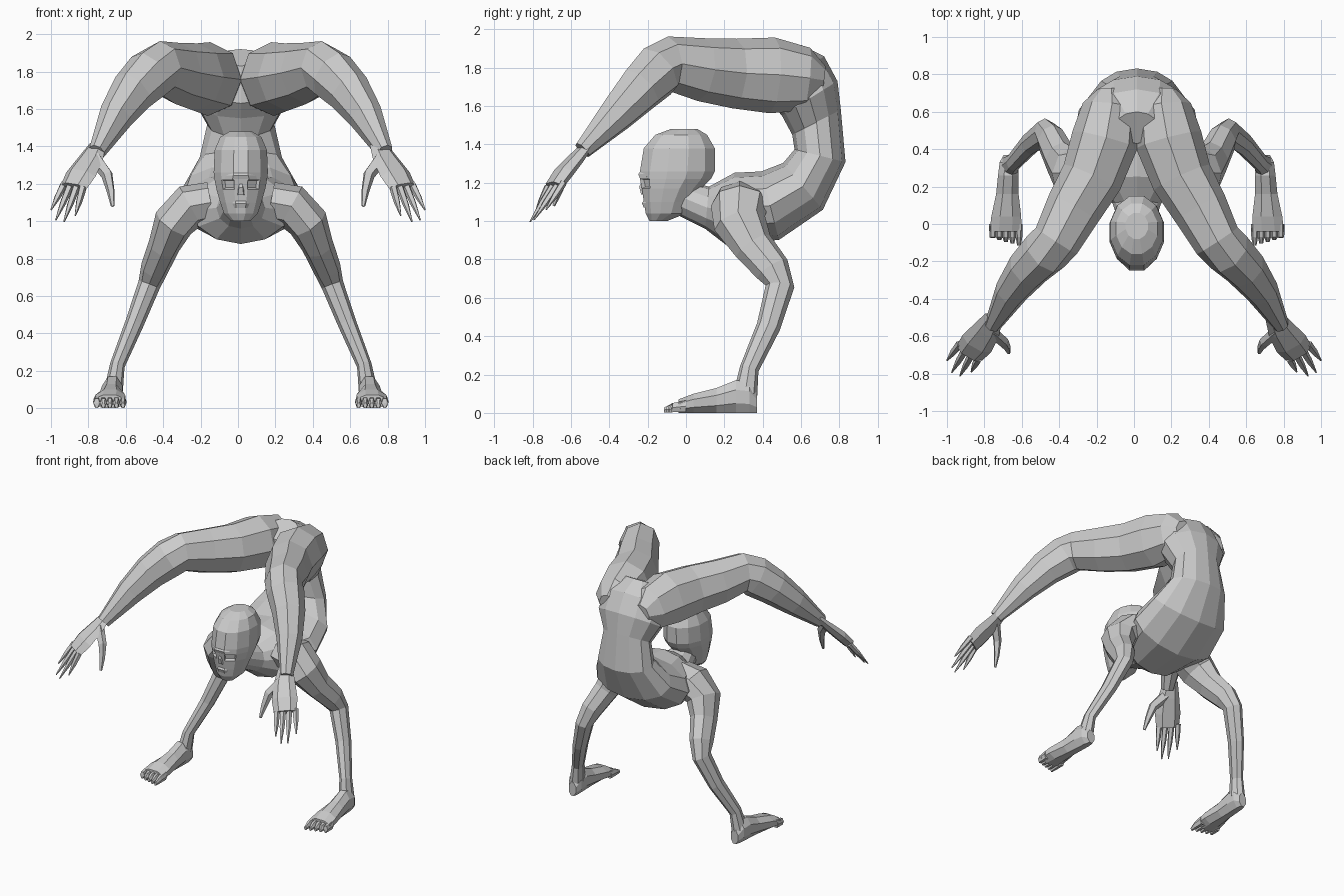
import bpy, bmesh
from math import sin, cos, tau, pi, radians
from mathutils import Vector

cube = bpy.data.objects.get("Cube")
if cube:
    bpy.data.objects.remove(cube)

GREY = (0.6, 0.6, 0.6, 1)
skin = bpy.data.materials.new("pale grey skin")
skin.use_nodes = True
skin.diffuse_color = GREY
skin.node_tree.nodes["Principled BSDF"].inputs["Base Color"].default_value = GREY

BODY_MIDDLE = 0.015


def loft(name, rings, sides=8, phase=0.0, side=1, middle=BODY_MIDDLE, detail=None):
    """Skin rings of (centre, half axis, half axis); side=-1 mirrors in x."""
    bm = bmesh.new()
    grow = 1 / cos(tau * phase / sides)
    loops = []
    for centre, across, depth in rings:
        loop = []
        for i in range(sides):
            angle = tau * (i + phase) / sides
            p = centre + grow * (across * cos(angle) + depth * sin(angle))
            loop.append(bm.verts.new((middle + side * p.x, p.y, p.z)))
        loops.append(loop)
    for low, high in zip(loops, loops[1:]):
        for i in range(sides):
            j = (i + 1) % sides
            bm.faces.new((low[i], low[j], high[j], high[i]))
    bm.faces.new(loops[0])
    bm.faces.new(loops[-1])
    bmesh.ops.recalc_face_normals(bm, faces=bm.faces)
    if detail:
        detail(bm)
    mesh = bpy.data.meshes.new(name)
    bm.to_mesh(mesh)
    bm.free()
    mesh.materials.append(skin)
    obj = bpy.data.objects.new(name, mesh)
    bpy.context.collection.objects.link(obj)


def span(start, end, half_width, x=0):
    """Ring lying across x between two (y, z) points."""
    p, q = Vector((x, *start)), Vector((x, *end))
    return (p + q) / 2, Vector((half_width, 0, 0)), (p - q) / 2


def tube(path, across, ratio=1.0):
    """Rings square to a path of (x, y, z, half width); depth is width * ratio."""
    points = [Vector(row[:3]) for row in path]
    rings = []
    for i, row in enumerate(path):
        ahead = points[min(i + 1, len(points) - 1)]
        behind = points[max(i - 1, 0)]
        tangent = (ahead - behind).normalized()
        axis = Vector(across)
        axis = (axis - tangent * axis.dot(tangent)).normalized()
        rings.append((points[i], axis * row[3], tangent.cross(axis) * row[3] * ratio))
    return rings


# Arched torso: neck, then a bend between two ellipses, then the pelvis
def arch(angle, y_radius, z_radius):
    return 0.3 + y_radius * cos(angle), 1.4 + z_radius * sin(angle)


torso = [
    span((0.04, 1.2), (-0.06, 1.04), 0.09),
    span((0.12, 1.18), (0.1, 0.96), 0.13)]
for step, width in enumerate([0.26, 0.34, 0.31, 0.22, 0.18]):
    turn = radians(30 * step - 100)
    torso.append(span(arch(turn, 0.27, 0.15), arch(turn, 0.54, 0.53), width))
torso += [
    span((0.5, 1.55), (0.79, 1.73), 0.25),
    span((0.43, 1.63), (0.72, 1.86), 0.24),
    span((0.43, 1.83), (0.6, 1.92), 0.12)]
loft("torso", torso, sides=12)


# Head with sunken eye sockets
def eye_sockets(bm):
    for face in list(bm.faces):
        centre = face.calc_center_median()
        offset = abs(centre.x - BODY_MIDDLE)
        if centre.y < -0.1 and 1.17 < centre.z < 1.23 and 0.04 < offset < 0.09:
            bmesh.ops.inset_individual(bm, faces=[face], thickness=0.008, depth=-0.02)


head_levels = [  # height, front, back, half width
    (1.48, -0.08, 0.06, 0.06),
    (1.45, -0.16, 0.11, 0.11),
    (1.38, -0.22, 0.15, 0.14),
    (1.26, -0.24, 0.15, 0.145),
    (1.22, -0.24, 0.13, 0.14),
    (1.17, -0.23, 0.08, 0.13),
    (1.1, -0.22, 0.03, 0.11),
    (1.04, -0.21, 0, 0.09),
    (1, -0.19, -0.1, 0.05)]
loft("head", [span((back, z), (front, z), width) for z, front, back, width in head_levels],
     sides=12, phase=0.5, detail=eye_sockets)


# Raised features of the face, each a small wedge
def feature(name, top, bottom, front, top_width, bottom_width):
    rear = -0.16
    middle = (top + bottom) / 2
    loft(name, [
        span((rear, top), (front + 0.02, top), top_width),
        span((rear, middle), (front, middle), (top_width + bottom_width) / 2),
        span((rear, bottom), (front + 0.01, bottom), bottom_width)], sides=6)


feature("brow", 1.27, 1.22, -0.255, 0.07, 0.09)
feature("nose", 1.22, 1.14, -0.25, 0.01, 0.03)
feature("mouth", 1.12, 1.07, -0.235, 0.06, 0.05)


# Hand: palm, four fanned fingers and a hooked thumb
def hand(label, side):
    across = Vector((0.7, 0.6, 0.3))
    palm = [(0.75, -0.5, 1.41, 0.05), (0.79, -0.57, 1.33, 0.075),
            (0.84, -0.64, 1.25, 0.09), (0.88, -0.69, 1.18, 0.08)]
    loft(label + "_palm", tube(palm, across, 0.45), sides=6, side=side, middle=0)
    first_base, last_base = Vector((0.93, -0.64, 1.2)), Vector((0.83, -0.72, 1.18))
    first_tip, last_tip = Vector((1, -0.73, 1.06)), Vector((0.87, -0.79, 1.03))
    for n in range(4):
        share = n / 3
        base = first_base.lerp(last_base, share)
        tip = first_tip.lerp(last_tip, share)
        tip += Vector((0.02, -0.05, -0.05)) * sin(pi * share)
        finger = [(*base, 0.022), (*base.lerp(tip, 0.5), 0.018), (*tip, 0.004)]
        loft(f"{label}_finger_{n + 1}", tube(finger, across, 0.9),
             sides=5, side=side, middle=0)
    thumb = [(0.77, -0.57, 1.34, 0.04), (0.7, -0.63, 1.25, 0.033),
             (0.68, -0.66, 1.16, 0.022), (0.67, -0.69, 1.08, 0.01)]
    loft(label + "_thumb", tube(thumb, (1, 0.3, 0), 0.8), sides=5, side=side, middle=0)


# Foot: heel, ankle, instep and a row of toes
def foot(label, side):
    sections = [(0.37, 0.1, 0.03), (0.33, 0.16, 0.05), (0.26, 0.17, 0.055),
                (0.16, 0.13, 0.06), (0.04, 0.1, 0.08), (-0.04, 0.07, 0.085)]
    loft(label + "_foot",
         [span((y, height), (y, 0), width, x=0.7 - y * 0.05) for y, height, width in sections],
         phase=0.5, side=side)
    for n in range(5):
        x = 0.63 + 0.035 * n
        reach = 0.01 * n - 0.115
        loft(f"{label}_toe_{n + 1}", [
            span((0, 0.07), (0, 0), 0.02, x),
            span((-0.07, 0.055), (-0.07, 0), 0.018, x),
            span((reach, 0.03), (reach, 0), 0.01, x)], sides=6, side=side)


# Limbs on both sides
raised_leg = [  # pelvis, thigh, knee, calf, wrist
    (0.14, 0.72, 1.73, 0.07),
    (0.14, 0.63, 1.74, 0.15),
    (0.17, 0.45, 1.76, 0.18),
    (0.24, 0.25, 1.77, 0.165),
    (0.34, 0.08, 1.79, 0.15),
    (0.43, -0.09, 1.82, 0.13),
    (0.49, -0.15, 1.78, 0.13),
    (0.58, -0.24, 1.69, 0.115),
    (0.67, -0.36, 1.56, 0.09),
    (0.77, -0.54, 1.37, 0.045)]
standing_arm = [  # chest, shoulder, elbow, ankle
    (0.16, 0.28, 1.1, 0.11),
    (0.27, 0.28, 1.08, 0.12),
    (0.36, 0.28, 0.99, 0.11),
    (0.41, 0.35, 0.87, 0.085),
    (0.46, 0.45, 0.75, 0.075),
    (0.49, 0.49, 0.66, 0.06),
    (0.57, 0.43, 0.45, 0.05),
    (0.66, 0.33, 0.23, 0.04),
    (0.68, 0.31, 0.1, 0.05)]
for side, label in ((1, "left"), (-1, "right")):
    loft(label + "_raised_leg", tube(raised_leg, (1, 0.5, 0), 1.1), side=side)
    loft(label + "_standing_arm", tube(standing_arm, (1, 0, 0.3), 1.25), side=side)
    hand(label, side)
    foot(label, side)
